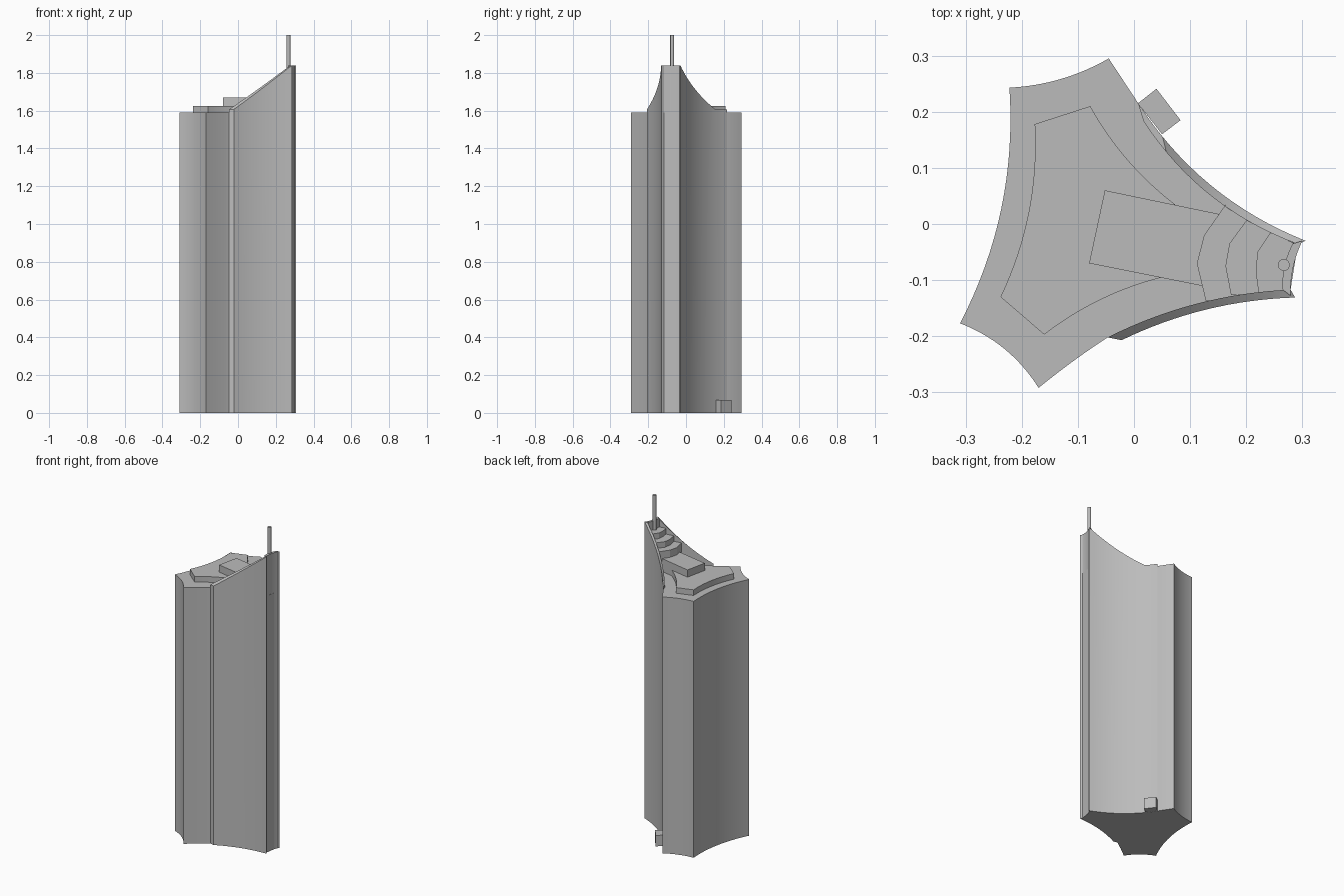
import bpy
import math
from mathutils import Vector

cube = bpy.data.objects.get("Cube")
if cube:
    bpy.data.objects.remove(cube, do_unlink=True)

grey = bpy.data.materials.new("concrete grey")
grey.use_nodes = True
grey.diffuse_color = (0.5, 0.5, 0.5, 1)
grey.node_tree.nodes["Principled BSDF"].inputs["Base Color"].default_value = (0.5, 0.5, 0.5, 1)


def arc(p, q, sag, n=16):
    """Curve from p to q, bowed to the left of its direction; q is left out."""
    p, q = Vector(p), Vector(q)
    d = (q - p).normalized()
    side = Vector((-d.y, d.x))
    return [p.lerp(q, i / n) + side * sag * 4 * (i / n) * (1 - i / n) for i in range(n)]


def finish(name, verts, faces):
    mesh = bpy.data.meshes.new(name)
    mesh.from_pydata(verts, [], faces)
    mesh.materials.append(grey)
    obj = bpy.data.objects.new(name, mesh)
    bpy.context.collection.objects.link(obj)
    bpy.ops.object.select_all(action='DESELECT')
    obj.select_set(True)
    bpy.context.view_layer.objects.active = obj
    bpy.ops.object.shade_smooth_by_angle(angle=math.radians(20))
    return obj


def prism(name, outline, z0, z1):
    """Upright prism over a counter-clockwise outline."""
    n = len(outline)
    verts = [(p[0], p[1], z) for z in (z0, z1) for p in outline]
    faces = [tuple(reversed(range(n))), tuple(range(n, 2 * n))]
    faces += [(i, (i + 1) % n, n + (i + 1) % n, n + i) for i in range(n)]
    return finish(name, verts, faces)


def crest(p):
    """Height of the sloping wall top, rising towards the nose."""
    t = 0.98 * p[0] - 0.2 * p[1]
    return min(1.84, max(1.605, 1.607 + 0.815 * (t - 0.02)))


def wall(name, outer, inner):
    """Thin curved wall with a sloping top between two matching curves."""
    n = len(outer)
    verts, faces = [], []
    for o, i in zip(outer, inner):
        verts += [(o[0], o[1], 0), (i[0], i[1], 0), (i[0], i[1], crest(o)), (o[0], o[1], crest(o))]
    for k in range(n - 1):
        a, b = 4 * k, 4 * k + 4
        for j in range(4):
            m = (j + 1) % 4
            faces.append((a + j, a + m, b + m, b + j))
    faces += [(3, 2, 1, 0), tuple(range(4 * n - 4, 4 * n))]
    return finish(name, verts, faces)


def closed(p, q, sag):
    return arc(p, q, sag) + [Vector(q)]


# Curves of the two long facades and the nose
south_outer = closed((-0.022, -0.207), (0.287, -0.131), 0.017)
south_inner = closed((-0.047, -0.202), (0.279, -0.117), 0.018)
north_outer = closed((0.306, -0.03), (0.007, 0.216), 0.031)
north_inner = closed((0.292, -0.036), (0.017, 0.183), 0.029)
nose_outer = closed((0.279, -0.128), (0.300, -0.03), 0.006)
nose_inner = closed((0.265, -0.117), (0.283, -0.035), 0.006)

# Main shaft
back_right, back_left = (-0.222, 0.243), (-0.045, 0.295)
front_right, front_left = (-0.31, -0.177), (-0.17, -0.292)
shaft = (arc(back_left, back_right, 0.011) + arc(back_right, front_right, 0.03)
         + arc(front_right, front_left, 0.015) + arc(front_left, (-0.047, -0.202), 0.002, 6)
         + south_inner + north_inner + [Vector((0.007, 0.216))])
prism("tower_shaft", shaft, 0, 1.59)

# Sail walls and nose panel
wall("front_sail_wall", south_outer, south_inner)
wall("back_sail_wall", north_outer, north_inner)
prism("nose_panel", nose_outer + nose_inner[::-1], 0, 1.84)

# Roof plinth and plant room
plinth = ([Vector((-0.078, 0.21))] + arc((-0.177, 0.178), (-0.238, -0.13), 0.02)
          + [Vector((-0.238, -0.13))] + arc((-0.16, -0.197), (0.05, -0.095), 0.012)
          + [Vector((0.05, -0.095))] + arc((0.073, 0.035), (-0.078, 0.21), 0.012))
prism("roof_plinth", plinth, 1.58, 1.625)
prism("plant_room", [(-0.052, 0.06), (-0.08, -0.07), (0.135, -0.113), (0.16, 0.016)], 1.58, 1.67)

# Terraces stepping up to the nose
terraces = [
    (1.715, [(0.165, 0.037), (0.125, -0.02), (0.112, -0.07), (0.128, -0.137)]),
    (1.75, [(0.203, 0.010), (0.170, -0.035), (0.163, -0.075), (0.173, -0.127)]),
    (1.785, [(0.243, -0.015), (0.220, -0.05), (0.217, -0.085), (0.222, -0.122)]),
]
for i, (top, edge) in enumerate(terraces):
    prism(f"roof_terrace_{i + 1}", edge + [(0.272, -0.12), (0.289, -0.036)], 1.58, top)

# Mast
bpy.ops.mesh.primitive_cylinder_add(vertices=24, radius=0.0105, depth=0.22, location=(0.267, -0.073, 1.89))
mast = bpy.context.object
mast.name = "mast"
mast.data.materials.append(grey)
bpy.ops.object.shade_smooth_by_angle(angle=math.radians(30))

# Entrance block at the base
prism("entrance_block", [(0.04, 0.241), (0.007, 0.215), (0.05, 0.16), (0.083, 0.185)], 0, 0.068)
